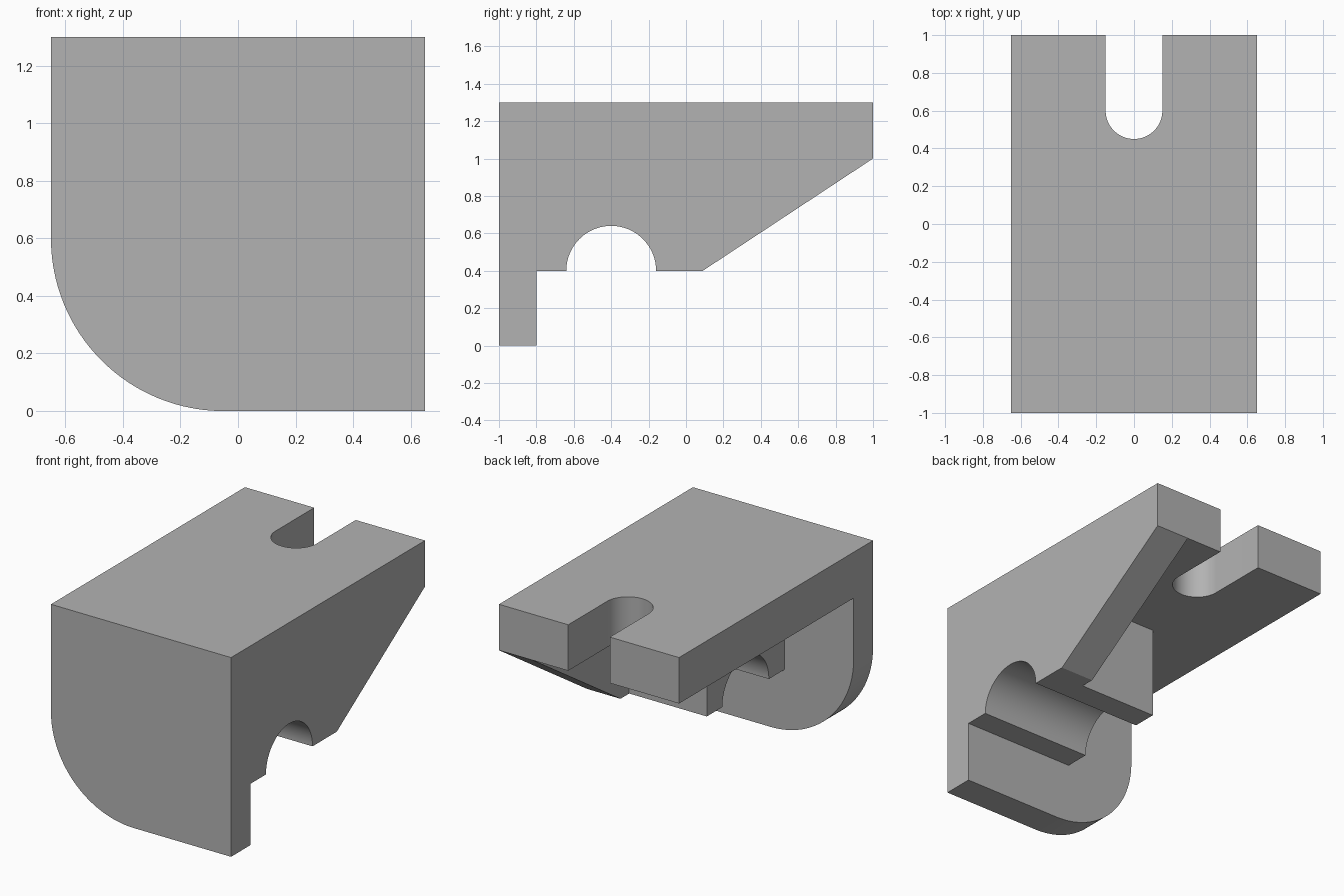
import bpy
import math
from math import radians
from mathutils import Vector

cube = bpy.data.objects.get("Cube")
if cube:
    bpy.data.objects.remove(cube, do_unlink=True)

grey = bpy.data.materials.new("plain grey")
grey.use_nodes = True
colour = (0.45, 0.45, 0.45, 1)
grey.diffuse_color = colour
grey.node_tree.nodes["Principled BSDF"].inputs["Base Color"].default_value = colour


def arc(cx, cy, r, start, end, steps):
    """Points along a circular arc, angles in degrees."""
    angles = [radians(start + (end - start) * i / steps) for i in range(steps + 1)]
    return [(cx + r * math.cos(a), cy + r * math.sin(a)) for a in angles]


def prism(name, outline, axis, low, high):
    """Extrude a 2D outline along x, y or z."""
    place = {"x": lambda a, b, d: (d, a, b),
             "y": lambda a, b, d: (a, d, b),
             "z": lambda a, b, d: (a, b, d)}[axis]
    n = len(outline)
    verts = [Vector(place(a, b, d)) for d in (low, high) for a, b in outline]
    faces = [list(range(n)), list(range(n, 2 * n))]
    faces += [[i, (i + 1) % n, n + (i + 1) % n, n + i] for i in range(n)]
    mesh = bpy.data.meshes.new(name)
    mesh.from_pydata(verts, [], faces)
    mesh.materials.append(grey)
    obj = bpy.data.objects.new(name, mesh)
    bpy.context.collection.objects.link(obj)
    # Make all normals point outwards
    select(obj)
    bpy.ops.object.mode_set(mode="EDIT")
    bpy.ops.mesh.select_all(action="SELECT")
    bpy.ops.mesh.normals_make_consistent(inside=False)
    bpy.ops.object.mode_set(mode="OBJECT")
    return obj


def select(obj):
    bpy.ops.object.select_all(action="DESELECT")
    obj.select_set(True)
    bpy.context.view_layer.objects.active = obj


def cut(target, cutter):
    cutter.hide_render = True
    mod = target.modifiers.new(cutter.name, "BOOLEAN")
    mod.operation = "DIFFERENCE"
    mod.solver = "EXACT"
    mod.object = cutter
    select(target)
    bpy.ops.object.modifier_apply(modifier=mod.name)
    bpy.data.objects.remove(cutter, do_unlink=True)


# Bracket body: side profile with front lip, half-round saddle and sloped rib
side = [(-1, 0), (-0.8, 0), (-0.8, 0.4)]
side += arc(-0.4, 0.4, 0.24, 180, 0, 48)
side += [(0.09, 0.4), (1, 1), (1, 1.3), (-1, 1.3)]
bracket = prism("bracket_body", side, "x", -0.65, 0.65)

# Pocket under the top plate, leaving the saddle block and the side rib
pocket = [(-1, -0.8), (-0.15, -0.8), (-0.15, 0), (0.41, 0), (0.41, 1.2), (-1, 1.2)]
cut(bracket, prism("pocket_cutter", pocket, "z", -0.2, 1))

# Rounded lower corner of the front plate
corner = [(-0.8, 0.6), (-0.8, -0.2), (-0.05, -0.2)]
corner += arc(-0.05, 0.6, 0.6, 270, 180, 40)
cut(bracket, prism("corner_cutter", corner, "y", -1.2, 1.2))

# Open slot in the back of the top plate
slot = [(-0.15, 1.2)] + arc(0, 0.6, 0.15, 180, 360, 40) + [(0.15, 1.2)]
cut(bracket, prism("slot_cutter", slot, "z", 0.8, 1.5))

select(bracket)
bpy.ops.object.shade_smooth_by_angle(angle=radians(25))
